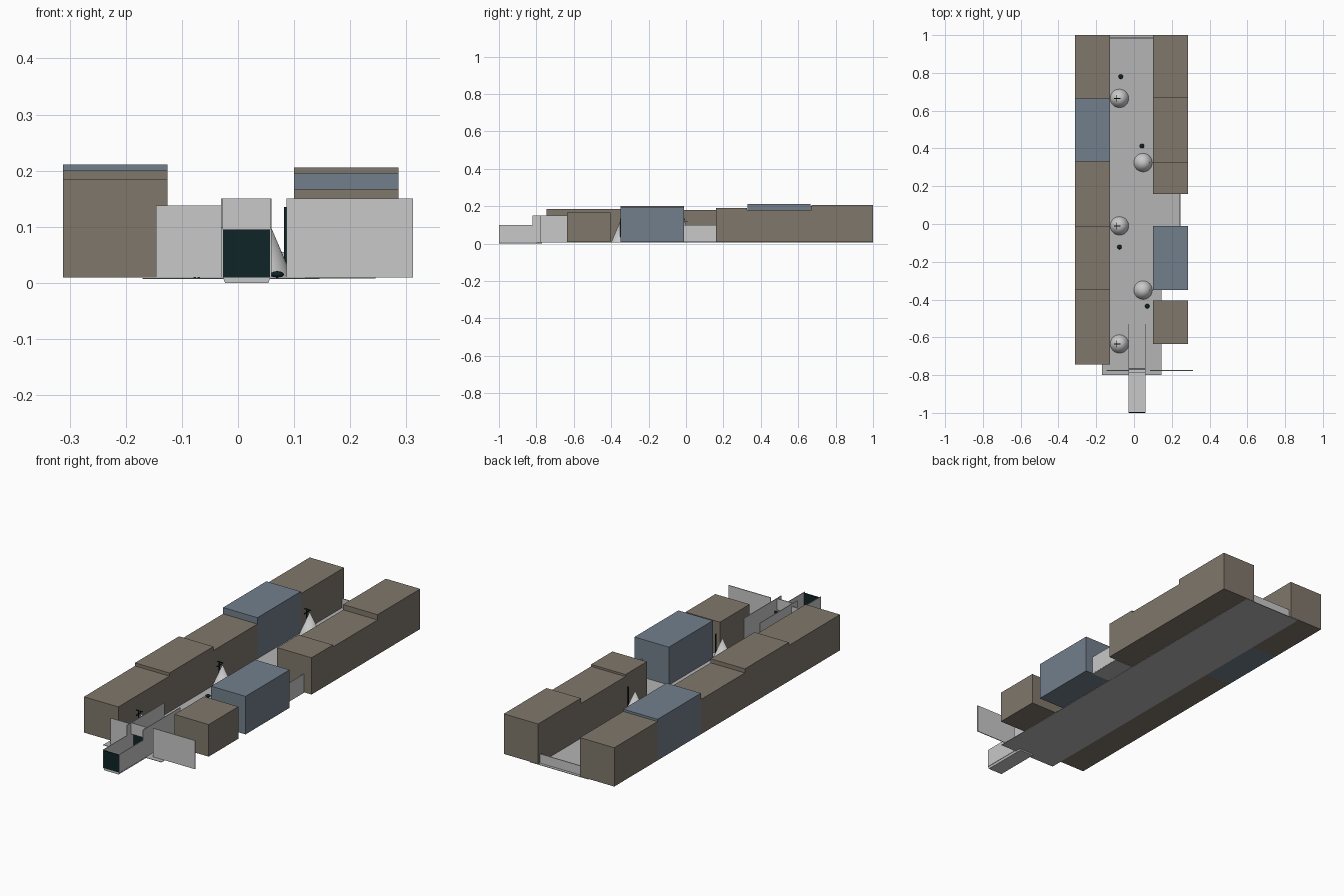
import bpy, bmesh, math
from mathutils import Vector

if "Cube" in bpy.data.objects:
    bpy.data.objects.remove(bpy.data.objects["Cube"])


def material(name, rgb):
    m = bpy.data.materials.new(name)
    m.diffuse_color = (*rgb, 1)
    m.use_nodes = True
    m.node_tree.nodes["Principled BSDF"].inputs["Base Color"].default_value = m.diffuse_color
    return m


BROWN = material("brown_block", (0.215, 0.185, 0.148))
BLUE = material("slate_blue_block", (0.17, 0.212, 0.262))
FLOOR = material("floor_grey", (0.46, 0.46, 0.46))
WALL = material("wall_grey", (0.58, 0.58, 0.58))
DARK = material("dark_teal", (0.005, 0.018, 0.02))


def finish(name, bm, mat):
    me = bpy.data.meshes.new(name)
    bmesh.ops.recalc_face_normals(bm, faces=bm.faces)
    bm.to_mesh(me)
    bm.free()
    me.materials.append(mat)
    ob = bpy.data.objects.new(name, me)
    bpy.context.collection.objects.link(ob)
    return ob


def box(name, x, y, z, mat, taper=0):
    """Box from ranges; taper narrows the bottom in x."""
    bm = bmesh.new()
    bmesh.ops.create_cube(bm, size=1)
    for v in bm.verts:
        up = v.co.z > 0
        px = x[1] - (0 if up else taper) if v.co.x > 0 else x[0] + (0 if up else taper)
        v.co = Vector((px, y[v.co.y > 0], z[up]))
    return finish(name, bm, mat)


def smooth(ob):
    for p in ob.data.polygons:
        p.use_smooth = len(p.vertices) <= 4


B = 0.01  # base level of the street

# street floor, side alley floor and end walls
box("street_floor", (-0.17, 0.145), (-0.8, 1), (0.007, 0.009), FLOOR)
box("alley_floor", (0.12, 0.245), (-0.01, 0.16), (0.008, 0.011), FLOOR)
box("alley_wall", (0.242, 0.246), (-0.02, 0.16), (B, 0.1), WALL)
box("street_end_wall", (-0.126, 0.1), (0.983, 0.987), (B, 0.055), WALL)

# rows of building blocks: start y, end y, top z, colour
left_row = [(-0.745, -0.35, 0.185, BROWN), (-0.35, -0.01, 0.2, BROWN),
            (-0.01, 0.33, 0.18, BROWN), (0.33, 0.665, 0.211, BLUE),
            (0.665, 1, 0.2, BROWN)]
right_row = [(-0.635, -0.405, 0.167, BROWN), (-0.35, -0.01, 0.196, BLUE),
             (0.16, 0.325, 0.19, BROWN), (0.325, 0.67, 0.18, BROWN),
             (0.67, 1, 0.206, BROWN)]
for side, xs, row in (("left", (-0.312, -0.126), left_row),
                      ("right", (0.1, 0.286), right_row)):
    for i, (y0, y1, top, mat) in enumerate(row):
        box(f"{side}_building_{i + 1}", xs, (y0, y1), (B, top), mat)

# thin front walls either side of the entrance
box("front_wall_left", (-0.146, -0.03), (-0.778, -0.774), (B, 0.138), WALL)
box("front_wall_right", (0.086, 0.312), (-0.778, -0.774), (B, 0.15), WALL)

# entrance passage: tray, low outer walls, tall inner walls
box("passage_tray", (-0.027, 0.058), (-1, -0.77), (0, B), WALL, taper=0.004)
for side, x in (("left", -0.0285), ("right", 0.0585)):
    xs = (x - 0.0015, x + 0.0015)
    box(f"passage_low_wall_{side}", xs, (-1, -0.82), (B, 0.1), WALL)
    box(f"passage_tall_wall_{side}", xs, (-0.82, -0.53), (B, 0.15), WALL)
box("passage_lintel", (-0.027, 0.057), (-0.787, -0.783), (0.095, 0.15), WALL)
box("front_door", (-0.027, 0.057), (-1, -0.994), (B, 0.095), DARK)
box("inner_door", (-0.027, 0.057), (-0.77, -0.764), (B, 0.095), DARK)

# cones along the street, each with a thin post and crossbar
for i, (x, y) in enumerate([(-0.077, 0.665), (0.048, 0.325), (-0.077, -0.01),
                            (0.048, -0.35), (-0.077, -0.635)]):
    bm = bmesh.new()
    bmesh.ops.create_cone(bm, cap_ends=True, segments=32, radius1=0.049,
                          radius2=0, depth=0.115)
    bmesh.ops.translate(bm, verts=bm.verts, vec=(x, y, B + 0.0575))
    smooth(finish(f"cone_{i + 1}", bm, WALL))
    if x < 0:
        px = x - 0.017
        box(f"post_{i + 1}", (px - 0.002, px + 0.002), (y - 0.002, y + 0.002),
            (0.03, 0.137), DARK)
        box(f"crossbar_{i + 1}", (px - 0.002, px + 0.002),
            (y - 0.018, y + 0.018), (0.115, 0.119), DARK)
        box(f"arm_{i + 1}", (px - 0.012, px + 0.022), (y - 0.002, y + 0.002),
            (0.131, 0.135), DARK)
    else:
        px = x + 0.036
        box(f"post_{i + 1}", (px - 0.002, px + 0.002), (y - 0.003, y + 0.003),
            (0.03, 0.135), DARK)

# small flattened dark stones
for i, (x, y) in enumerate([(-0.07, 0.78), (0.042, 0.413),
                            (-0.077, -0.122), (0.07, -0.435)]):
    bm = bmesh.new()
    bmesh.ops.create_uvsphere(bm, u_segments=16, v_segments=8, radius=0.012)
    bmesh.ops.scale(bm, verts=bm.verts, vec=(1, 1, 0.5))
    bmesh.ops.translate(bm, verts=bm.verts, vec=(x, y, B + 0.005))
    smooth(finish(f"stone_{i + 1}", bm, DARK))
